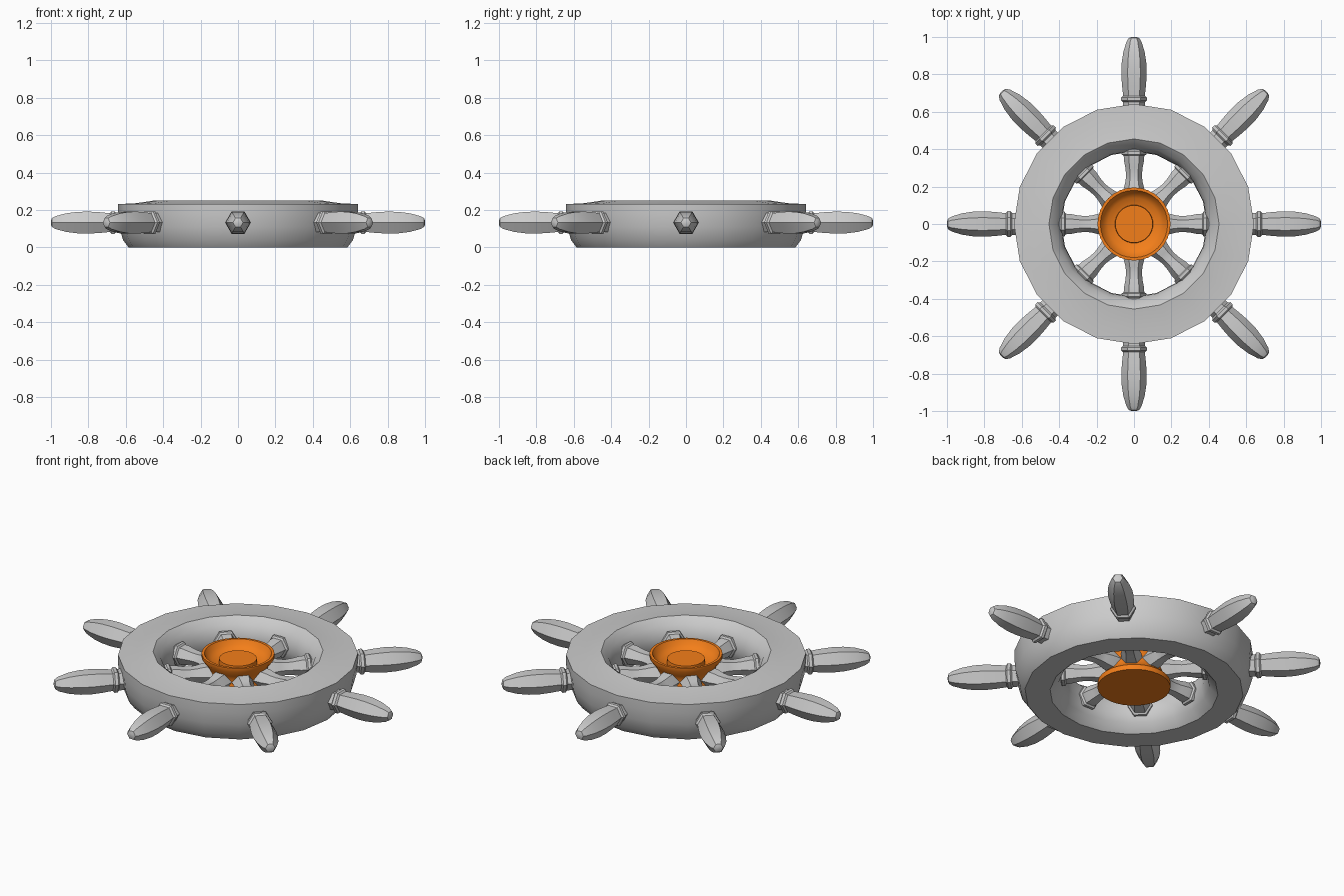
import bpy, bmesh, math
from mathutils import Matrix

if "Cube" in bpy.data.objects:
    bpy.data.objects.remove(bpy.data.objects["Cube"])

AXIS_Z = 0.133  # height of the spoke centre line


def revolve(name, profile, sides, closed=False, matrix=None, angle=30):
    """Lathe a (radius, height) profile round z; open profiles get end caps."""
    bm = bmesh.new()
    rings = []
    for r, z in profile:
        rings.append([bm.verts.new((r * math.cos(2 * math.pi * i / sides),
                                    r * math.sin(2 * math.pi * i / sides), z))
                      for i in range(sides)])
    pairs = list(zip(rings, rings[1:]))
    if closed:
        pairs.append((rings[-1], rings[0]))
    else:
        bm.faces.new(rings[0])
        bm.faces.new(rings[-1])
    for a, b in pairs:
        for i in range(sides):
            j = (i + 1) % sides
            bm.faces.new((a[i], a[j], b[j], b[i]))
    bmesh.ops.recalc_face_normals(bm, faces=bm.faces)
    if matrix:
        bm.transform(matrix)
    mesh = bpy.data.meshes.new(name)
    bm.to_mesh(mesh)
    bm.free()
    obj = bpy.data.objects.new(name, mesh)
    bpy.context.collection.objects.link(obj)
    bpy.ops.object.select_all(action='DESELECT')
    obj.select_set(True)
    bpy.context.view_layer.objects.active = obj
    bpy.ops.object.shade_smooth_by_angle(angle=math.radians(angle))
    return obj


# Rim: thick ring with rounded inner and outer walls
revolve("rim", [(0.455, 0.25), (0.415, 0.215), (0.392, 0.16), (0.388, 0.11),
                (0.405, 0.045), (0.45, 0.0), (0.585, 0.0), (0.615, 0.04),
                (0.635, 0.11), (0.642, 0.18), (0.642, 0.232), (0.55, 0.236)],
        20, closed=True, angle=35)

# Hub: spool with a dished top and a raised button
hub = revolve("hub", [(0.195, 0.03), (0.195, 0.06), (0.165, 0.09), (0.15, 0.133),
                      (0.165, 0.175), (0.195, 0.215), (0.195, 0.237), (0.18, 0.237),
                      (0.165, 0.21), (0.14, 0.19), (0.102, 0.18), (0.10, 0.207)],
              32, angle=40)
orange = bpy.data.materials.new("orange")
orange.diffuse_color = (0.9, 0.21, 0.01, 1)
orange.use_nodes = True
orange.node_tree.nodes["Principled BSDF"].inputs["Base Color"].default_value = orange.diffuse_color
hub.data.materials.append(orange)

# Spokes and handles: six-sided turnings, (radius, distance from centre)
spoke = [(0.058, 0.12), (0.055, 0.19), (0.046, 0.225), (0.042, 0.26), (0.046, 0.30),
         (0.054, 0.34), (0.055, 0.365), (0.066, 0.372), (0.066, 0.387), (0.058, 0.395),
         (0.058, 0.43)]
handle = [(0.058, 0.61), (0.058, 0.652), (0.069, 0.66), (0.069, 0.677), (0.058, 0.685),
          (0.064, 0.74), (0.068, 0.80), (0.066, 0.86), (0.057, 0.92),
          (0.040, 0.975), (0.027, 0.995), (0.012, 1.0)]
for k in range(8):
    place = (Matrix.Translation((0, 0, AXIS_Z))
             @ Matrix.Rotation(k * math.pi / 4, 4, 'Z')
             @ Matrix.Rotation(math.pi / 2, 4, 'Y')
             @ Matrix.Rotation(math.pi / 2, 4, 'Z'))
    revolve(f"spoke_{k + 1}", spoke, 6, matrix=place)
    revolve(f"handle_{k + 1}", handle, 6, matrix=place)
